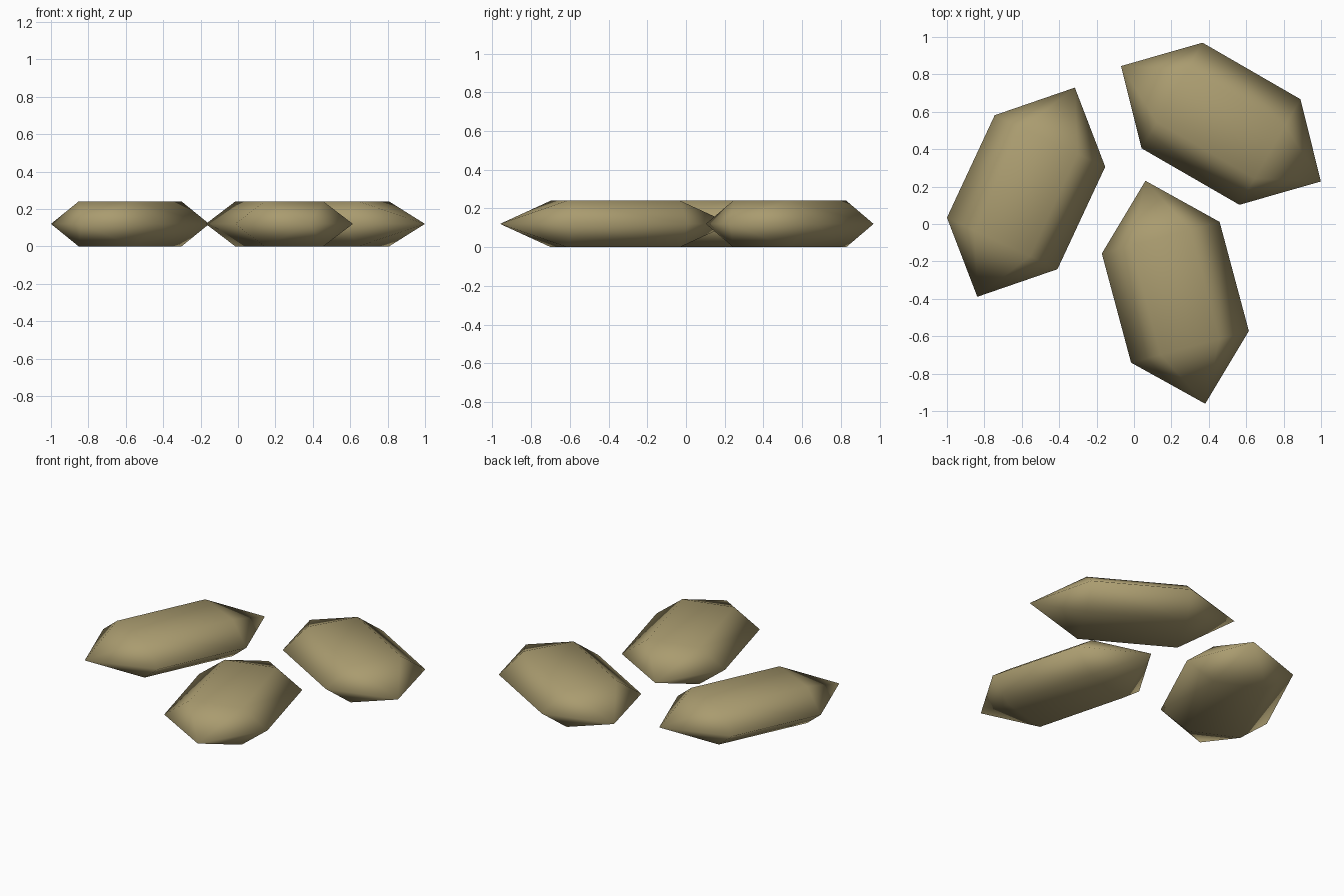
import bpy, bmesh, math
from mathutils import Matrix

if "Cube" in bpy.data.objects:
    bpy.data.objects.remove(bpy.data.objects["Cube"])

HALF_LEN = 0.617    # centre to pointed tip
HALF_BODY = 0.302   # half length of the straight middle
HALF_WIDTH = 0.326  # hexagonal section, flattened in z
HALF_HEIGHT = 0.12

stone_mat = bpy.data.materials.new("olive_stone")
stone_mat.diffuse_color = (0.40, 0.33, 0.16, 1.0)
stone_mat.use_nodes = True
stone_mat.node_tree.nodes["Principled BSDF"].inputs["Base Color"].default_value = stone_mat.diffuse_color


def make_stone(name, x, y, angle):
    """Flattened six-sided prism with a pyramid at each end."""
    bm = bmesh.new()
    rings = []
    for px in (-HALF_BODY, HALF_BODY):
        ring = []
        for i in range(6):
            a = math.radians(60 * i)
            ring.append(bm.verts.new((px, HALF_WIDTH * math.cos(a),
                                      HALF_HEIGHT * math.sin(a) / math.sin(math.pi / 3))))
        rings.append(ring)
    tips = [bm.verts.new((s * HALF_LEN, 0, 0)) for s in (-1, 1)]
    for i in range(6):
        j = (i + 1) % 6
        bm.faces.new((rings[0][i], rings[0][j], rings[1][j], rings[1][i]))
        for ring, tip in zip(rings, tips):
            bm.faces.new((ring[i], ring[j], tip))
    bmesh.ops.recalc_face_normals(bm, faces=bm.faces)
    bm.transform(Matrix.Translation((x, y, HALF_HEIGHT)) @
                 Matrix.Rotation(math.radians(angle), 4, 'Z'))
    for f in bm.faces:
        f.smooth = True
    mesh = bpy.data.meshes.new(name)
    bm.to_mesh(mesh)
    bm.free()
    mesh.materials.append(stone_mat)
    bpy.context.collection.objects.link(bpy.data.objects.new(name, mesh))


# three identical stones, turned differently
make_stone("left_stone", -0.577, 0.17, 65)
make_stone("back_stone", 0.465, 0.536, -30)
make_stone("front_stone", 0.221, -0.365, -75)
